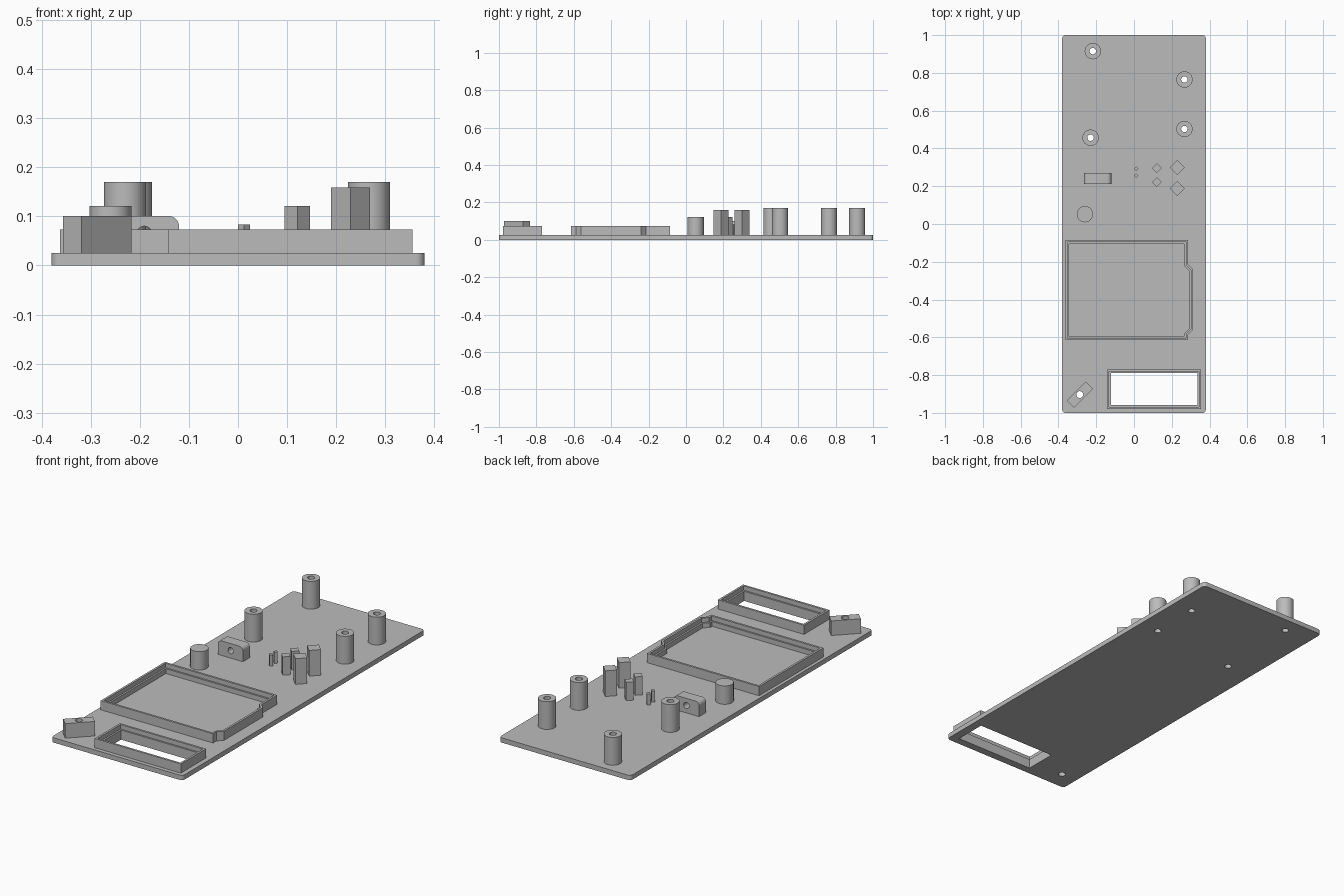
import bpy, bmesh, math
from mathutils import Matrix, Vector

cube = bpy.data.objects.get("Cube")
if cube:
    bpy.data.objects.remove(cube, do_unlink=True)

GREY = (0.5, 0.5, 0.5, 1.0)
mat = bpy.data.materials.new("plain grey")
mat.use_nodes = True
mat.diffuse_color = GREY
bsdf = next(n for n in mat.node_tree.nodes if n.type == 'BSDF_PRINCIPLED')
bsdf.inputs["Base Color"].default_value = GREY
bsdf.inputs["Roughness"].default_value = 0.6


def circle(x, y, r, n=40):
    return [(x + r * math.cos(math.tau * i / n), y + r * math.sin(math.tau * i / n))
            for i in range(n)]


def rect(x0, y0, x1, y1, d=0.0):
    return [(x0 + d, y0 + d), (x1 - d, y0 + d), (x1 - d, y1 - d), (x0 + d, y1 - d)]


def rounded(x0, y0, x1, y1, radii, n=8):
    """Rectangle with one radius per corner, from the lower left, counterclockwise."""
    pts = []
    corners = [(x0, y0, 1, 1), (x1, y0, -1, 1), (x1, y1, -1, -1), (x0, y1, 1, -1)]
    for k, ((x, y, sx, sy), r) in enumerate(zip(corners, radii)):
        if r == 0:
            pts.append((x, y))
            continue
        for i in range(n + 1):
            a = math.pi * (1 + k / 2) + math.pi / 2 * i / n
            pts.append((x + sx * r + r * math.cos(a), y + sy * r + r * math.sin(a)))
    return pts


def prism(name, loops, z0, z1, matrix=Matrix()):
    """Extrude an outline from z0 to z1; any further loops are holes."""
    cu = bpy.data.curves.new(name + " outline", 'CURVE')
    cu.dimensions = '2D'
    cu.fill_mode = 'BOTH'
    cu.extrude = (z1 - z0) / 2
    for loop in loops:
        sp = cu.splines.new('POLY')
        sp.points.add(len(loop) - 1)
        for p, (x, y) in zip(sp.points, loop):
            p.co = (x, y, 0, 1)
        sp.use_cyclic_u = True
    tmp = bpy.data.objects.new(name + " outline", cu)
    mesh = bpy.data.meshes.new_from_object(tmp)
    bpy.data.objects.remove(tmp)
    bpy.data.curves.remove(cu)
    bm = bmesh.new()
    bm.from_mesh(mesh)
    bmesh.ops.remove_doubles(bm, verts=bm.verts, dist=1e-5)
    bmesh.ops.recalc_face_normals(bm, faces=bm.faces)
    bm.transform(matrix @ Matrix.Translation((0, 0, (z0 + z1) / 2)))
    bm.to_mesh(mesh)
    bm.free()
    mesh.name = name
    mesh.materials.clear()
    mesh.materials.append(mat)
    mesh.shade_smooth()
    mesh.set_sharp_from_angle(angle=math.radians(30))
    ob = bpy.data.objects.new(name, mesh)
    bpy.context.scene.collection.objects.link(ob)
    return ob


BASE = 0.025
WALL = 0.073
LEDGE = 0.05
posts = [(-0.218, 0.915), (0.267, 0.765), (0.267, 0.503), (-0.23, 0.457)]
post_holes = [circle(x, y, 0.017) for x, y in posts]
bracket = (-0.287, -0.903)
window = rect(-0.143, -0.979, 0.355, -0.77, 0.02)

# Base panel with window and screw holes
prism("base_panel", [rounded(-0.38, -1, 0.38, 1, [0.018] * 4), window,
                     circle(*bracket, 0.018)] + post_holes, 0, BASE)

# Hollow screw posts
for i, ((x, y), hole) in enumerate(zip(posts, post_holes)):
    prism(f"screw_post_{i + 1}", [circle(x, y, 0.043), hole], BASE, 0.17)

# Solid round peg
prism("round_peg", [circle(-0.26, 0.052, 0.043)], BASE, 0.121)

# Upright block, rounded on top, with a hole from front to back
upright = Matrix.Translation((0, 0.241, 0)) @ Matrix.Rotation(math.pi / 2, 4, 'X')
prism("upright_block", [rounded(-0.265, BASE, -0.12, 0.101, [0, 0, 0.022, 0.022]),
                        circle(-0.191, 0.064, 0.016)], -0.029, 0.029, upright)

# Diagonal corner block with a screw hole
turn = Matrix.Translation((*bracket, 0)) @ Matrix.Rotation(math.pi / 4, 4, 'Z')
prism("diagonal_block", [rect(-0.0715, -0.027, 0.0715, 0.027), circle(0, 0, 0.018)],
      BASE, 0.101, turn)

# Pairs of diamond pegs in three sizes
for size, x, ys, r, top in [("large", 0.229, (0.30, 0.187), 0.04, 0.159),
                            ("medium", 0.121, (0.296, 0.222), 0.026, 0.121),
                            ("small", 0.012, (0.293, 0.255), 0.012, 0.083)]:
    for side, y in zip(("back", "front"), ys):
        prism(f"{size}_diamond_peg_{side}", [circle(x, y, r, 4)], BASE, top)


def screen_outline(d):
    k = 0.41 * d
    return [(-0.363 + d, -0.615 + d), (0.286 - d, -0.615 + d), (0.286 - d, -0.587 + k),
            (0.312 - d, -0.561 + k), (0.312 - d, -0.24 - k), (0.286 - d, -0.214 - k),
            (0.286 - d, -0.085 - d), (-0.363 + d, -0.085 - d)]


def window_outline(d):
    return rect(-0.143, -0.979, 0.355, -0.77, d)


# Stepped frames: tall outer wall and lower inner ledge
for name, outline in (("screen", screen_outline), ("window", window_outline)):
    prism(name + "_frame_wall", [outline(0), outline(0.011)], BASE, WALL)
    prism(name + "_frame_ledge", [outline(0.011), outline(0.02)], BASE, LEDGE)
